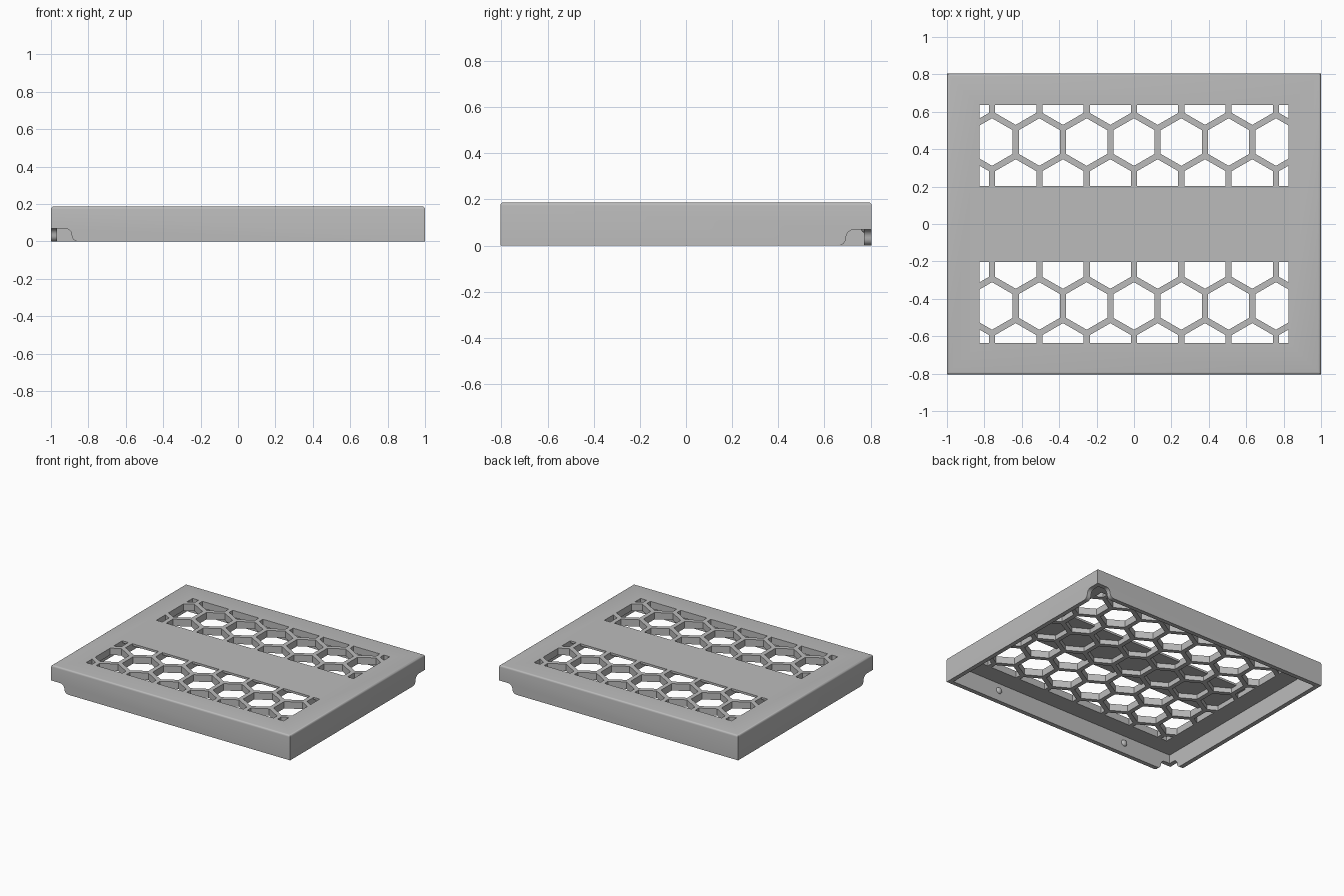
import bpy, bmesh, math
from mathutils import Vector

cube = bpy.data.objects.get("Cube")
if cube:
    bpy.data.objects.remove(cube, do_unlink=True)

HX, HY, H = 1.0, 0.805, 0.187     # half sizes and height
WALL, CEILING = 0.033, 0.135      # wall thickness, underside of the top plate
PITCH, RIB = 0.253, 0.033         # honeycomb spacing and rib width
WIN_X, WIN_IN, WIN_OUT = 0.825, 0.203, 0.635

grey = bpy.data.materials.new("mid grey")
grey.use_nodes = True
grey.diffuse_color = (0.5, 0.5, 0.5, 1)
grey.node_tree.nodes["Principled BSDF"].inputs["Base Color"].default_value = (0.5, 0.5, 0.5, 1)


def make_object(name, bm):
    bmesh.ops.recalc_face_normals(bm, faces=bm.faces)
    mesh = bpy.data.meshes.new(name)
    bm.to_mesh(mesh)
    bm.free()
    mesh.materials.append(grey)
    obj = bpy.data.objects.new(name, mesh)
    bpy.context.collection.objects.link(obj)
    return obj


def add_box(bm, lo, hi):
    verts = bmesh.ops.create_cube(bm, size=1)["verts"]
    for v in verts:
        v.co = Vector([(a + b) / 2 + c * (b - a) for a, b, c in zip(lo, hi, v.co)])


def add_prism(bm, points, depth):
    face = bm.faces.new([bm.verts.new(p) for p in points])
    new = bmesh.ops.extrude_face_region(bm, geom=[face])["geom"]
    bmesh.ops.translate(bm, vec=depth, verts=[v for v in new if isinstance(v, bmesh.types.BMVert)])


def clip(poly, axis, limit, sign):
    """Keep the part of a polygon where sign * coordinate <= sign * limit."""
    out = []
    for p, q in zip(poly, poly[1:] + poly[:1]):
        dp, dq = sign * (p[axis] - limit), sign * (q[axis] - limit)
        if dp <= 0:
            out.append(p)
        if dp * dq < 0:
            out.append(p.lerp(q, dp / (dp - dq)))
    return out


def add_hexes(bm, y_lo, y_hi, z_lo, z_hi):
    radius = (PITCH - RIB) / math.sqrt(3)
    for row in range(-3, 4):
        for col in range(-4, 5):
            x = (col + 0.5 * (row % 2)) * PITCH
            y = row * PITCH * math.sqrt(3) / 2
            poly = [Vector((x + radius * math.sin(k * math.pi / 3),
                            y + radius * math.cos(k * math.pi / 3), z_lo)) for k in range(6)]
            for axis, limit, sign in ((0, WIN_X, 1), (0, -WIN_X, -1), (1, y_hi, 1), (1, y_lo, -1)):
                poly = clip(poly, axis, limit, sign)
            if len(poly) > 2:
                add_prism(bm, poly, (0, 0, z_hi - z_lo))


def cut(target, bm):
    cutter = make_object("cutter", bm)
    cutter.hide_render = True
    mod = target.modifiers.new("cut", 'BOOLEAN')
    mod.operation, mod.solver, mod.object = 'DIFFERENCE', 'EXACT', cutter
    bpy.context.view_layer.objects.active = target
    bpy.ops.object.modifier_apply(modifier=mod.name)
    bpy.data.objects.remove(cutter, do_unlink=True)


# Cover: box with rounded upper edges
bm = bmesh.new()
add_box(bm, (-HX, -HY, 0), (HX, HY, H))
top = [e for e in bm.edges if all(v.co.z > H - 0.01 for v in e.verts)]
bmesh.ops.bevel(bm, geom=top, offset=0.014, segments=4, profile=0.5, affect='EDGES')
cover = make_object("vent_cover", bm)

# Hollow underside
bm = bmesh.new()
add_box(bm, (WALL - HX, WALL - HY, -0.1), (HX - WALL, HY - WALL, CEILING))
cut(cover, bm)

# Blind honeycomb pockets under the middle band
bm = bmesh.new()
add_hexes(bm, -WIN_IN - 0.005, WIN_IN + 0.005, CEILING - 0.03, H - 0.016)
cut(cover, bm)

# Open honeycomb windows
bm = bmesh.new()
add_hexes(bm, WIN_IN, WIN_OUT, CEILING - 0.03, H + 0.05)
add_hexes(bm, -WIN_OUT, -WIN_IN, CEILING - 0.03, H + 0.05)
cut(cover, bm)

# Corner notches with a rounded arch and a flared foot, measured from the corner
arch, foot = 0.036, 0.034
profile = [(-0.05, -0.05), (-0.05, arch + foot)]
for k in range(7):
    a = k * math.pi / 12
    profile.append((0.075 + arch * math.sin(a), foot + arch * math.cos(a)))
for k in range(1, 7):
    a = k * math.pi / 12
    profile.append((0.111 + foot * (1 - math.cos(a)), foot * (1 - math.sin(a))))
profile.append((0.145, -0.05))
for side in (-1, 1):
    for along_x in (True, False):
        bm = bmesh.new()
        if along_x:
            pts = [(side * (HX - d), side * (HY + 0.05), z) for d, z in profile]
            depth = (0, -side * (WALL + 0.06), 0)
        else:
            pts = [(side * (HX + 0.05), side * (HY - d), z) for d, z in profile]
            depth = (-side * (WALL + 0.06), 0, 0)
        add_prism(bm, pts, depth)
        cut(cover, bm)

bpy.ops.object.select_all(action='DESELECT')
cover.select_set(True)
bpy.context.view_layer.objects.active = cover
bpy.ops.object.shade_smooth_by_angle(angle=math.radians(30))

# Snap bumps inside the front and back walls
for side, end in ((-1, "front"), (1, "back")):
    for x, hand in ((-0.56, "right"), (0.56, "left")):
        bm = bmesh.new()
        bmesh.ops.create_uvsphere(bm, u_segments=16, v_segments=10, radius=0.024)
        bmesh.ops.scale(bm, vec=(1, 0.6, 1), verts=bm.verts)
        bmesh.ops.translate(bm, vec=(x, side * (HY - WALL), 0.08), verts=bm.verts)
        bump = make_object(f"{end}_{hand}_snap_bump", bm)
        for f in bump.data.polygons:
            f.use_smooth = True
